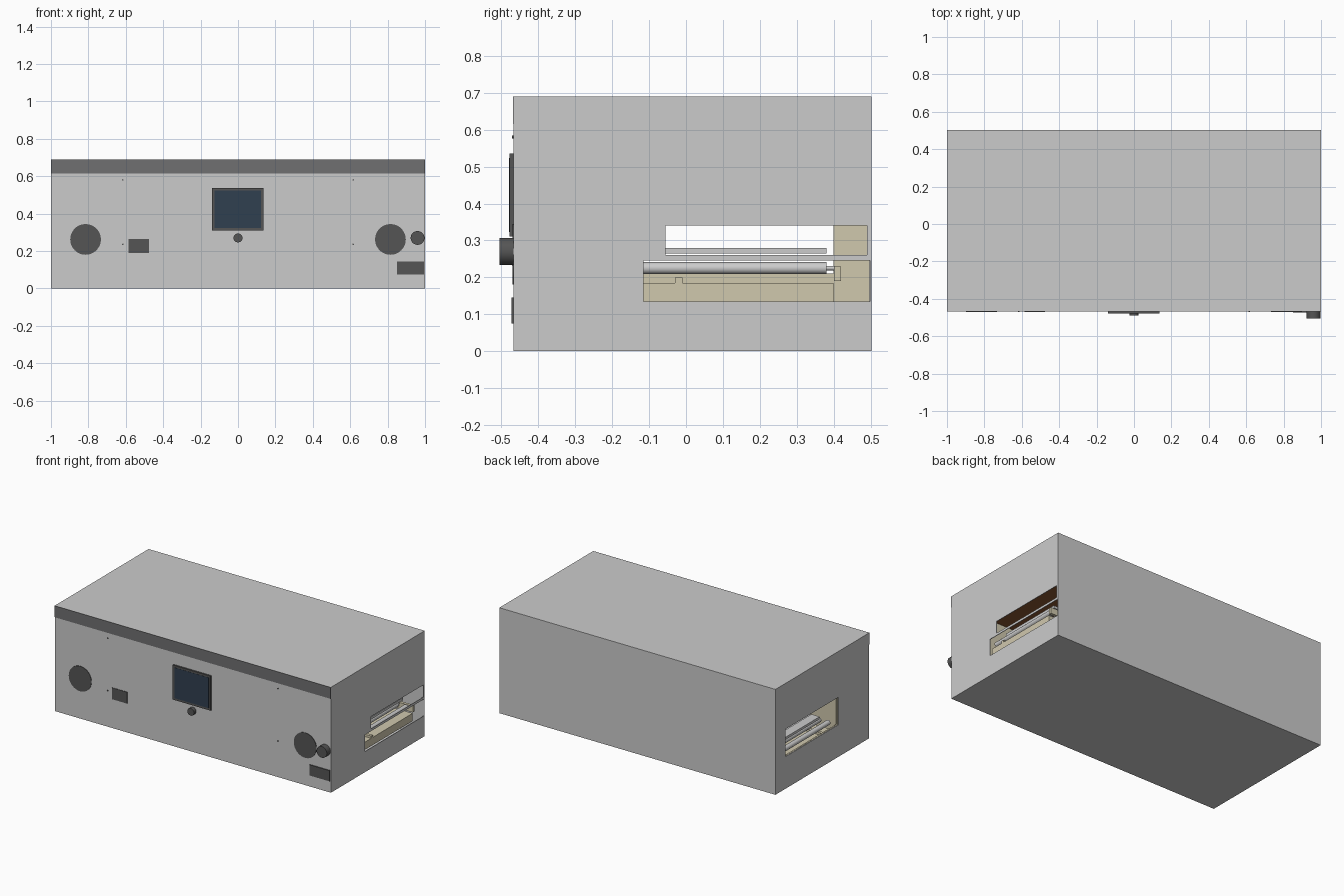
import bpy, math

if "Cube" in bpy.data.objects:
    bpy.data.objects.remove(bpy.data.objects["Cube"])


def material(name, rgb):
    m = bpy.data.materials.new(name)
    m.diffuse_color = (*rgb, 1)
    m.use_nodes = True
    m.node_tree.nodes["Principled BSDF"].inputs["Base Color"].default_value = m.diffuse_color
    return m


DARK = material("dark_plastic", (0.09, 0.09, 0.09))
TRIM = material("trim_grey", (0.16, 0.16, 0.165))
GLASS = material("screen_blue", (0.03, 0.05, 0.08))
TAN = material("tan_liner", (0.63, 0.58, 0.42))
COPPER = material("copper_brown", (0.25, 0.09, 0.03))


def box(name, x, y, z, mat=None):
    """Box from (min, max) ranges on each axis."""
    bpy.ops.mesh.primitive_cube_add(
        size=1, location=[(a + b) / 2 for a, b in (x, y, z)])
    o = bpy.context.object
    o.name = name
    o.scale = [b - a for a, b in (x, y, z)]
    bpy.ops.object.transform_apply(location=False, rotation=False, scale=True)
    if mat:
        o.data.materials.append(mat)
    return o


def rod(name, x, z, r, y0, y1, mat=None, sides=32):
    """Cylinder lying along y."""
    bpy.ops.mesh.primitive_cylinder_add(
        vertices=sides, radius=r, depth=y1 - y0,
        location=(x, (y0 + y1) / 2, z), rotation=(math.pi / 2, 0, 0))
    o = bpy.context.object
    o.name = name
    bpy.ops.object.shade_smooth_by_angle()
    if mat:
        o.data.materials.append(mat)
    return o


def cut(target, x, y, z):
    """Subtract a box from the target."""
    c = box("cutter", x, y, z)
    c.hide_render = True
    m = target.modifiers.new("cut", 'BOOLEAN')
    m.operation = 'DIFFERENCE'
    m.solver = 'EXACT'
    m.object = c
    bpy.context.view_layer.objects.active = target
    bpy.ops.object.modifier_apply(modifier=m.name)
    bpy.data.objects.remove(c, do_unlink=True)


FRONT = -0.467

# Hollow housing with inlet and outlet openings
housing = box("housing", (-1, 1), (FRONT, 0.503), (0, 0.69))
cut(housing, (-0.996, 0.996), (FRONT + 0.004, 0.499), (0.004, 0.686))
cut(housing, (0.98, 1.1), (-0.055, 0.49), (0.26, 0.34))
cut(housing, (0.98, 1.1), (-0.115, 0.4985), (0.135, 0.245))
cut(housing, (-1.1, -0.98), (-0.15, 0.40), (0.21, 0.39))

# Dark band along the top of the front
box("top_band", (-1, 1), (FRONT - 0.002, FRONT + 0.001), (0.615, 0.69), TRIM)

# Front vents, screen and controls
for side in (-1, 1):
    rod("round_vent", side * 0.815, 0.262, 0.082, FRONT - 0.003, FRONT, DARK, 48)
    for z in (0.236, 0.58):
        rod("panel_screw", side * 0.616, z, 0.004, FRONT - 0.004, FRONT, DARK, 12)
box("label_plate", (-0.585, -0.475), (FRONT - 0.003, FRONT), (0.19, 0.265), DARK)
box("power_plate", (0.85, 0.995), (FRONT - 0.006, FRONT), (0.075, 0.145), DARK)
box("screen_frame", (-0.138, 0.136), (FRONT - 0.011, FRONT), (0.31, 0.536), DARK)
box("screen", (-0.125, 0.123), (FRONT - 0.012, FRONT - 0.01), (0.323, 0.523), GLASS)
rod("centre_knob", 0, 0.27, 0.024, -0.49, FRONT, DARK)
rod("stop_button", 0.96, 0.27, 0.037, -0.505, FRONT, DARK)

# Tan lining around the left opening
liner = box("end_liner", (-0.994, -0.984), (-0.2, 0.497), (0.12, 0.42), TAN)
cut(liner, (-1.1, -0.9), (-0.15, 0.40), (0.21, 0.39))

# Conveyor bed, guides and overhead heater plate
box("conveyor_bed", (-0.98, 0.985), (-0.115, 0.40), (0.135, 0.185), TAN)
box("bed_lip", (-0.98, 0.985), (-0.03, -0.01), (0.185, 0.2), TAN)
box("front_guide", (-0.98, 0.985), (-0.165, -0.152), (0.135, 0.4), TAN)
box("back_guide", (-0.98, 0.985), (0.401, 0.42), (0.19, 0.23), TAN)
box("heater_plate", (-0.98, 0.985), (-0.165, 0.42), (0.4, 0.41), COPPER)

# Rollers with axles, and flat hold-down bars above them
count = 30
for i in range(count):
    x = -0.95 + 1.9 * i / (count - 1)
    rod("roller", x, 0.225, 0.016, -0.115, 0.38, sides=20)
    rod("axle", x, 0.225, 0.006, 0.38, 0.402, sides=12)
for i in range(10):
    x = -0.9 + 0.2 * i
    box("hold_down_bar", (x - 0.03, x + 0.03), (-0.055, 0.38), (0.264, 0.28))
